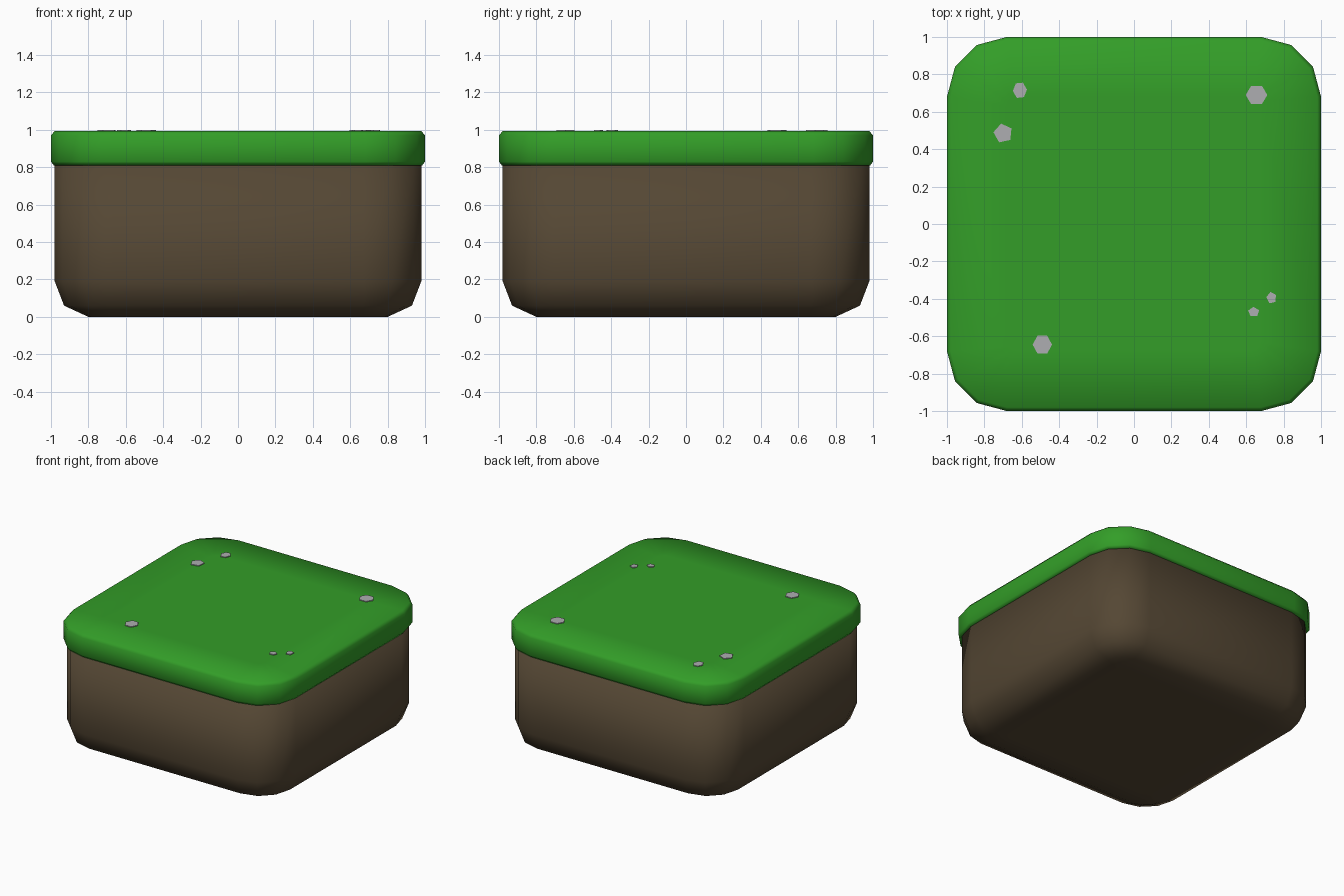
import bpy, bmesh, math

if "Cube" in bpy.data.objects:
    bpy.data.objects.remove(bpy.data.objects["Cube"])


def material(name, rgb):
    m = bpy.data.materials.new(name)
    m.diffuse_color = (*rgb, 1)
    m.use_nodes = True
    m.node_tree.nodes["Principled BSDF"].inputs["Base Color"].default_value = m.diffuse_color
    return m


GRASS = material("grass green", (0.033, 0.34, 0.021))
DIRT = material("dirt brown", (0.090, 0.063, 0.034))
STONE = material("stone grey", (0.42, 0.42, 0.44))


def finish(bm, name, mat, smooth):
    bmesh.ops.recalc_face_normals(bm, faces=bm.faces)
    for f in bm.faces:
        f.smooth = smooth
    me = bpy.data.meshes.new(name)
    bm.to_mesh(me)
    bm.free()
    me.materials.append(mat)
    ob = bpy.data.objects.new(name, me)
    bpy.context.collection.objects.link(ob)
    return ob


def rounded_ring(bm, half, radius, z):
    """Square outline with three-segment rounded corners."""
    c = half - radius
    ring = []
    for q in range(4):
        mid = math.radians(45 + 90 * q)
        cx, cy = c * math.sqrt(2) * math.cos(mid), c * math.sqrt(2) * math.sin(mid)
        for k in range(4):
            a = math.radians(90 * q + 30 * k)
            ring.append(bm.verts.new((cx + radius * math.cos(a), cy + radius * math.sin(a), z)))
    return ring


def rounded_block(name, mat, profile, cap_first=False, cap_last=False):
    """Stack rounded outlines (half width, corner radius, height)."""
    bm = bmesh.new()
    rings = [rounded_ring(bm, *p) for p in profile]
    for a, b in zip(rings, rings[1:]):
        n = len(a)
        for i in range(n):
            j = (i + 1) % n
            bm.faces.new((a[i], a[j], b[j], b[i]))
    if cap_first:
        bm.faces.new(rings[0][::-1])
    if cap_last:
        bm.faces.new(rings[-1])
    return finish(bm, name, mat, True)


# Earth body with a rounded lower edge
rounded_block("dirt_block", DIRT, [
    (0.66, 0.05, 0.0), (0.80, 0.13, 0.0), (0.93, 0.26, 0.06),
    (0.98, 0.31, 0.19), (0.98, 0.31, 0.82)], cap_first=True, cap_last=True)

# Turf slab slightly overhanging the earth
rounded_block("grass_top", GRASS, [
    (0.97, 0.30, 0.815), (0.985, 0.305, 0.81), (1.0, 0.32, 0.83),
    (1.0, 0.32, 0.97), (0.98, 0.30, 0.994), (0.68, 0.05, 0.994)], cap_last=True)

# Pebbles set in the turf: x, y, x radius, y radius, sides, start angle
pebbles = [
    (-0.61, 0.715, 0.038, 0.045, 6, 65),
    (-0.70, 0.485, 0.052, 0.053, 5, 30),
    (0.655, 0.69, 0.058, 0.056, 6, 0),
    (-0.49, -0.645, 0.052, 0.055, 6, 0),
    (0.64, -0.47, 0.031, 0.027, 5, 20),
    (0.735, -0.395, 0.028, 0.032, 5, 30),
]
for n, (x, y, rx, ry, sides, start) in enumerate(pebbles):
    bm = bmesh.new()
    loops = []
    for z in (0.985, 1.0):
        loops.append([])
        for k in range(sides):
            a = math.radians(start + 360 * k / sides)
            loops[-1].append(bm.verts.new((x + rx * math.cos(a), y + ry * math.sin(a), z)))
    lo, hi = loops
    for i in range(sides):
        j = (i + 1) % sides
        bm.faces.new((lo[i], lo[j], hi[j], hi[i]))
    bm.faces.new(lo[::-1])
    bm.faces.new(hi)
    finish(bm, f"pebble_{n + 1}", STONE, False)
